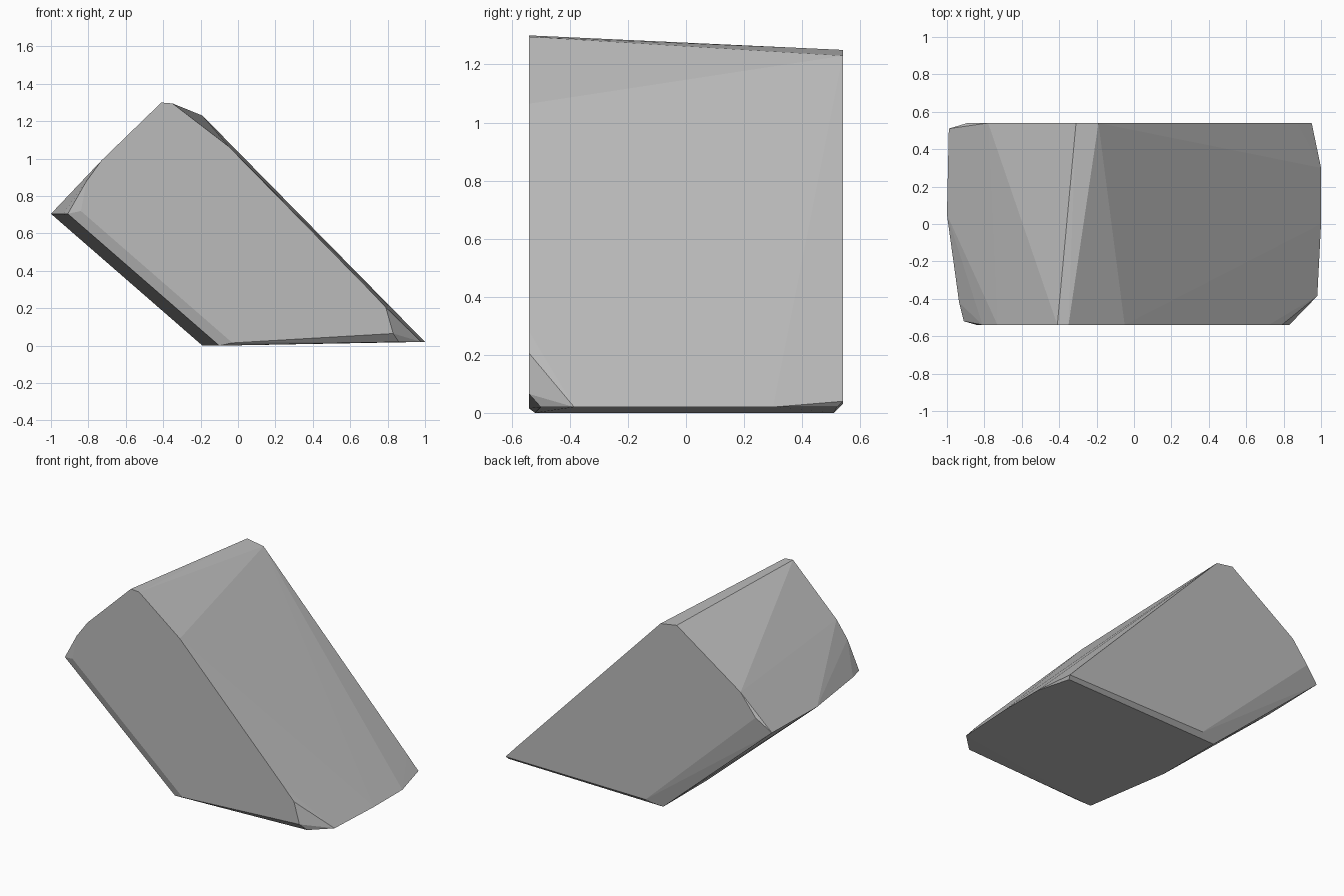
import bpy
import bmesh
import math

cube = bpy.data.objects.get("Cube")
if cube:
    bpy.data.objects.remove(cube, do_unlink=True)

HALF_DEPTH = 0.54

# Outlines (x, z) of the two flat end faces
front_outline = [(-0.41, 1.30), (-0.35, 1.295), (-0.05, 1.065), (0.72, 0.28),
                 (0.79, 0.205), (0.83, 0.065), (-0.03, 0.015),
                 (-0.84, 0.72), (-0.81, 0.88), (-0.73, 0.99)]
back_outline = [(-0.31, 1.25), (-0.19, 1.23), (0.87, 0.125), (0.95, 0.04),
                (-0.08, 0.03), (-0.89, 0.79), (-0.78, 0.93)]

# Worn left edge and the base edge below it run parallel: (x, y)
left_edge = [(-0.91, -0.52), (-0.935, -0.42), (-1.0, 0.05), (-0.99, 0.51)]
base_edge = [(-0.10, -0.52), (-0.19, 0.05), (-0.19, 0.51)]

# Worn toe at the right: (x, y)
toe_edge = [(0.86, -0.50), (0.98, -0.385), (1.0, 0.0), (1.0, 0.30), (0.94, 0.52)]

points = [(x, -HALF_DEPTH, z) for x, z in front_outline]
points += [(x, HALF_DEPTH, z) for x, z in back_outline]
points += [(x, y, 0.705) for x, y in left_edge]
points += [(x, y, 0.0) for x, y in base_edge]
points += [(x, y, 0.02) for x, y in toe_edge]

# Wrap the chipped block in its convex surface
bm = bmesh.new()
for p in points:
    bm.verts.new(p)
hull = bmesh.ops.convex_hull(bm, input=bm.verts[:])
loose = {g for g in hull["geom_interior"] + hull["geom_unused"]
         if isinstance(g, bmesh.types.BMVert)}
bmesh.ops.delete(bm, geom=list(loose), context="VERTS")
bmesh.ops.dissolve_limit(bm, angle_limit=math.radians(0.5),
                         verts=bm.verts[:], edges=bm.edges[:])
bmesh.ops.recalc_face_normals(bm, faces=bm.faces[:])

mesh = bpy.data.meshes.new("rock")
bm.to_mesh(mesh)
bm.free()
rock = bpy.data.objects.new("rock", mesh)
bpy.context.collection.objects.link(rock)

# Plain grey stone
stone = bpy.data.materials.new("grey stone")
stone.use_nodes = True
colour = (0.5, 0.5, 0.5, 1.0)
stone.diffuse_color = colour
stone.node_tree.nodes["Principled BSDF"].inputs["Base Color"].default_value = colour
mesh.materials.append(stone)
